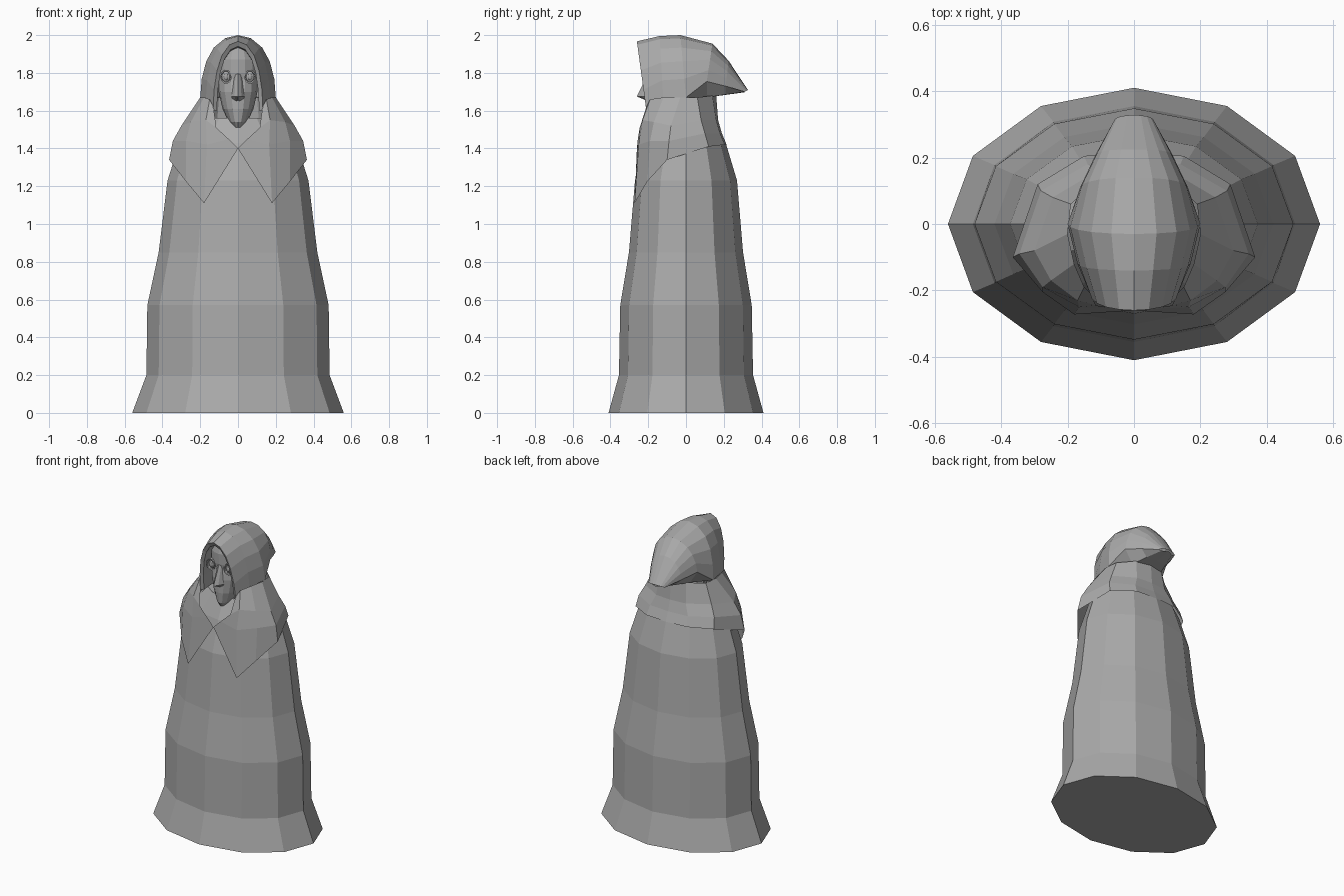
import bpy, bmesh, math
from mathutils import Matrix

cube = bpy.data.objects.get("Cube")
if cube:
    bpy.data.objects.remove(cube, do_unlink=True)

GREY = (0.4, 0.4, 0.4, 1)
mat = bpy.data.materials.new("stone grey")
mat.use_nodes = True
mat.diffuse_color = GREY
mat.node_tree.nodes["Principled BSDF"].inputs["Base Color"].default_value = GREY


def finish(name, bm):
    bmesh.ops.recalc_face_normals(bm, faces=bm.faces[:])
    mesh = bpy.data.meshes.new(name)
    bm.to_mesh(mesh)
    bm.free()
    mesh.materials.append(mat)
    obj = bpy.data.objects.new(name, mesh)
    bpy.context.collection.objects.link(obj)
    return obj


def loft(name, rows, closed=False, caps=False, mirror=True):
    """Skin a list of point rows; optionally mirror across x = 0."""
    bm = bmesh.new()
    vs = [[bm.verts.new(p) for p in row] for row in rows]
    n = len(rows[0])
    for a, b in zip(vs, vs[1:]):
        for i in range(n if closed else n - 1):
            j = (i + 1) % n
            bm.faces.new((a[i], a[j], b[j], b[i]))
    if caps:
        bm.faces.new(vs[0])
        bm.faces.new(vs[-1])
    if mirror:
        bmesh.ops.mirror(bm, geom=bm.verts[:] + bm.edges[:] + bm.faces[:],
                         axis='X', merge_dist=0.0005)
    bmesh.ops.remove_doubles(bm, verts=bm.verts[:], dist=0.0005)
    return finish(name, bm)


def ring(rx, ry, z, n, cy=0):
    return [(rx * math.cos(math.tau * i / n), cy + ry * math.sin(math.tau * i / n), z)
            for i in range(n)]


# Robe: twelve-sided flared body, closed underneath
robe = [(.56, .41, 0), (.485, .355, .2), (.48, .348, .57), (.42, .302, .85),
        (.373, .27, 1.23), (.31, .21, 1.43), (.2, .15, 1.56)]
loft("robe", [ring(rx, ry, z, 12) for rx, ry, z in robe],
     closed=True, caps=True, mirror=False)

# Neck
loft("neck", [ring(.07, .07, 1.40, 8, -.1), ring(.06, .06, 1.60, 8, -.1)],
     closed=True, caps=True, mirror=False)

# Collar: one column per fold from the throat round to the back, pointed in front
loft("collar", [
    [(.13, -.21, 1.62), (.115, -.245, 1.51), (.05, -.255, 1.45), (0, -.26, 1.40)],
    [(.15, -.19, 1.66), (.17, -.23, 1.55), (.165, -.25, 1.42), (.18, -.272, 1.11)],
    [(.18, -.12, 1.67), (.25, -.17, 1.54), (.275, -.19, 1.44), (.275, -.205, 1.225)],
    [(.2, -.03, 1.67), (.30, -.08, 1.52), (.345, -.09, 1.44), (.365, -.1, 1.34)],
    [(.19, .06, 1.67), (.245, .08, 1.55), (.28, .1, 1.48), (.29, .12, 1.41)],
    [(.1, .14, 1.68), (.11, .16, 1.55), (.14, .18, 1.48), (.15, .205, 1.42)],
    [(0, .16, 1.68), (0, .17, 1.55), (0, .19, 1.48), (0, .215, 1.42)],
])

# Hood: arches running from the inner lining, over the rim, back to the tail
ARCH = [(1, 0), (.96, .3), (.84, .58), (.64, .8), (.34, .95), (0, 1)]


def arch(yb, yt, hw, zb, zt):
    return [(hw * u, yb + (yt - yb) * v, zb + (zt - zb) * v) for u, v in ARCH]


hood = [(-.06, -.06, .12, 1.6, 1.92), (-.2, -.245, .112, 1.6, 1.94),
        (-.21, -.26, .132, 1.6, 1.967), (-.12, -.14, .17, 1.66, 1.995),
        (0, -.03, .2, 1.67, 2.0), (.11, .14, .162, 1.755, 1.955),
        (.21, .225, .115, 1.73, 1.865), (.31, .328, .06, 1.70, 1.71)]
loft("hood", [arch(*h) for h in hood])

# Underside of the hood tail
loft("hood_underside", [
    [(hw, yb, zb), (hw * .65, yb, zu), (0, yc, zu)]
    for (yb, yt, hw, zb, zt), zu, yc in zip(hood[4:], (1.67, 1.67, 1.685, 1.70),
                                            (0, .11, .22, .328))])

# Face: a narrow mask tapering to the chin
face = [(1.51, .025, -.18), (1.54, .05, -.2), (1.61, .082, -.207), (1.70, .103, -.207),
        (1.77, .108, -.197), (1.80, .112, -.202), (1.87, .11, -.205), (1.94, .08, -.19)]
loft("face", [[(hw * math.sin(a), -.09 + (yf + .09) * math.cos(a), z)
               for a in (0, .35, .75, 1.15, math.pi / 2)] for z, hw, yf in face])

# Nose: a ridge with flared sides
loft("nose", [[(0, -.2, 1.80), (0, -.26, 1.675), (0, -.2, 1.65)],
              [(.013, -.195, 1.80), (.018, -.235, 1.675), (.012, -.2, 1.65)],
              [(.02, -.19, 1.79), (.036, -.2, 1.675), (.03, -.195, 1.66)]])

# Eyes: eyeball, raised iris and lid rim on each side
for side, sx in (("left", 1), ("right", -1)):
    for part, y, size in (("eye", -.178, (.026, .018, .032)),
                          ("iris", -.192, (.011, .008, .018))):
        bm = bmesh.new()
        bmesh.ops.create_uvsphere(
            bm, u_segments=10, v_segments=6, radius=1,
            matrix=Matrix.Translation((sx * .063, y, 1.78)) @ Matrix.Diagonal((*size, 1)))
        finish(f"{side}_{part}", bm)
    lid = []
    for k, y in ((1.0, -.175), (1.0, -.202), (.78, -.2), (.75, -.18)):
        lid.append([(sx * .063 + .031 * k * math.cos(math.tau * i / 10), y,
                     1.78 + .038 * k * math.sin(math.tau * i / 10)) for i in range(10)])
    loft(f"{side}_eyelid", lid, closed=True, mirror=False)
